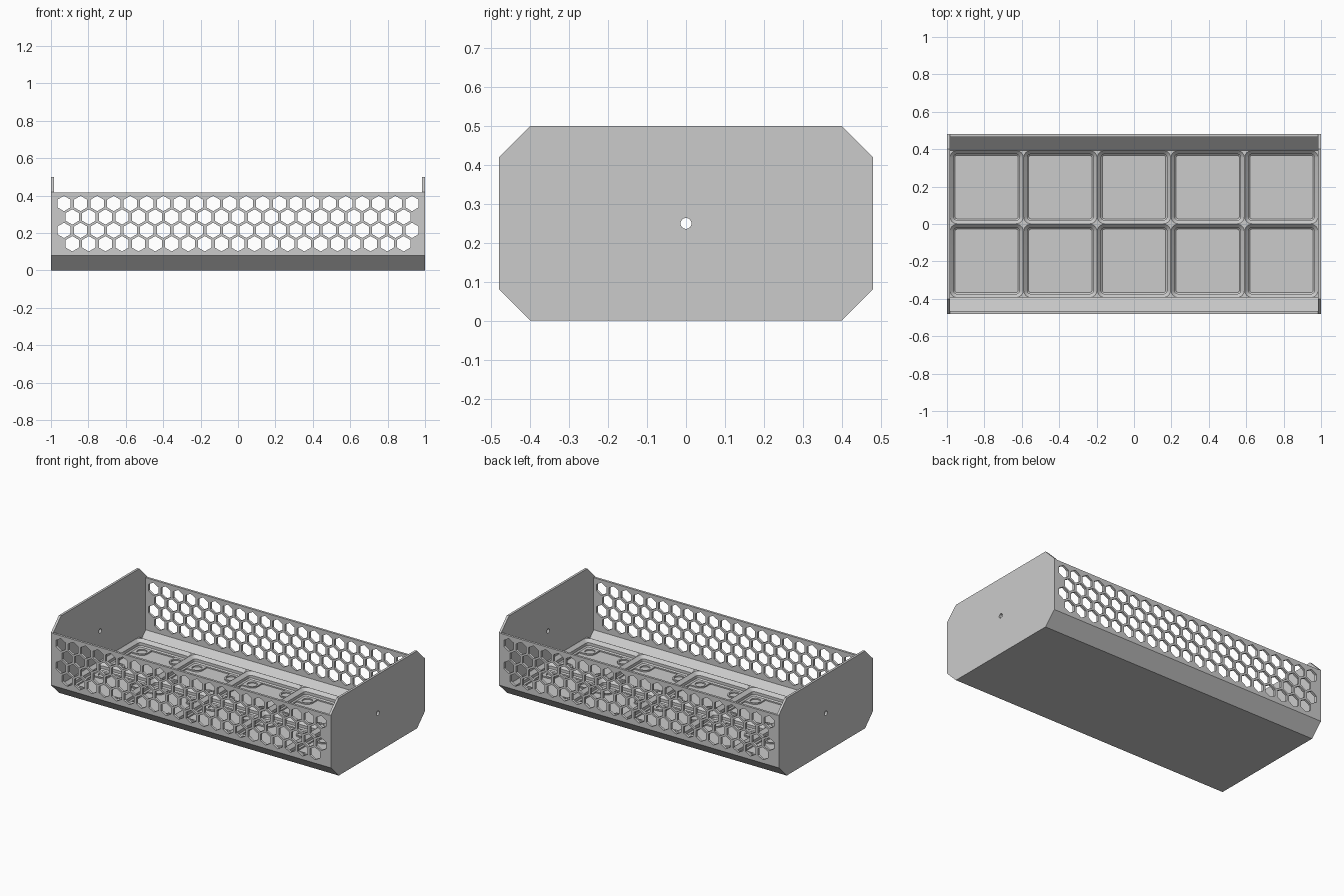
import bpy, bmesh, math
from mathutils import Matrix, Vector

if "Cube" in bpy.data.objects:
    bpy.data.objects.remove(bpy.data.objects["Cube"])

P = 0.394                      # grid pitch
H = P / 2
T = 0.015                      # sheet thickness
FLOOR, PAD, TOP = 0.008, 0.016, 0.06
CELLS = [((i - 2) * P, (j - 0.5) * P) for i in range(5) for j in range(2)]

grey = bpy.data.materials.new("grey_plastic")
grey.diffuse_color = (0.6, 0.6, 0.6, 1)
grey.use_nodes = True
grey.node_tree.nodes["Principled BSDF"].inputs["Base Color"].default_value = grey.diffuse_color


def add(name, bm):
    """Clean up a bmesh and link it as an object."""
    bmesh.ops.remove_doubles(bm, verts=bm.verts, dist=1e-5)
    bmesh.ops.recalc_face_normals(bm, faces=bm.faces)
    me = bpy.data.meshes.new(name)
    bm.to_mesh(me)
    bm.free()
    me.materials.append(grey)
    ob = bpy.data.objects.new(name, me)
    bpy.context.collection.objects.link(ob)
    bpy.ops.object.select_all(action='DESELECT')
    ob.select_set(True)
    bpy.context.view_layer.objects.active = ob
    bpy.ops.object.shade_smooth_by_angle(angle=math.radians(28))
    return ob


def sheet(name, loops, depth, matrix):
    """Flat sheet with holes: filled 2D outlines given thickness."""
    cu = bpy.data.curves.new(name + "_outline", 'CURVE')
    cu.dimensions = '2D'
    cu.fill_mode = 'BOTH'
    cu.extrude = depth / 2
    for pts in loops:
        sp = cu.splines.new('POLY')
        sp.points.add(len(pts) - 1)
        for p, (x, y) in zip(sp.points, pts):
            p.co = (x, y, 0, 1)
        sp.use_cyclic_u = True
    tmp = bpy.data.objects.new(name + "_outline", cu)
    bpy.context.collection.objects.link(tmp)
    me = bpy.data.meshes.new_from_object(
        tmp.evaluated_get(bpy.context.evaluated_depsgraph_get()))
    bpy.data.objects.remove(tmp)
    bpy.data.curves.remove(cu)
    bm = bmesh.new()
    bm.from_mesh(me)
    bpy.data.meshes.remove(me)
    bm.transform(matrix)
    return add(name, bm)


def ngon(cx, cy, r, n, start=0.0):
    return [(cx + r * math.cos(start + math.tau * k / n),
             cy + r * math.sin(start + math.tau * k / n)) for k in range(n)]


def rounded(h, r, n=6):
    """Rounded square outline of half width h and corner radius r."""
    pts = []
    for q, (sx, sy) in enumerate([(1, 1), (-1, 1), (-1, -1), (1, -1)]):
        for k in range(n + 1):
            a = math.pi / 2 * (q + k / n)
            pts.append((sx * (h - r) + r * math.cos(a), sy * (h - r) + r * math.sin(a)))
    return pts


# End plates: chamfered outline with a small centre hole
octagon = [(-.4, 0), (.4, 0), (.48, .08), (.48, .42), (.4, .5), (-.4, .5), (-.48, .42), (-.48, .08)]
for side, sx in (("left", -1), ("right", 1)):
    m = Matrix(((0, 0, 1, sx * (1 - T / 2)), (1, 0, 0, 0), (0, 1, 0, 0), (0, 0, 0, 1)))
    sheet(side + "_end_plate", [octagon, ngon(0, .25, .014, 24)], T, m)

# Honeycomb walls: four staggered rows of hexagonal holes
pitch, L = 0.0886, 1 - T
holes = [(-L, .08), (L, .08), (L, .417), (-L, .417)],
holes = list(holes)
for row in range(4):
    count = 22 - row % 2
    for k in range(count):
        holes.append(ngon((k - (count - 1) / 2) * pitch, .358 - row * .0717, .041, 6, math.pi / 6))
for side, sy in (("front", -1), ("back", 1)):
    m = Matrix.Translation((0, sy * (.48 - T / 2), 0)) @ Matrix.Rotation(math.pi / 2, 4, 'X')
    sheet(side + "_honeycomb_wall", holes, T, m)

# Tray bottom: floor with sloped edges
prof = [(-.48, .08), (-.4, 0), (.4, 0), (.48, .08), (.465, .08), (.393, FLOOR), (-.393, FLOOR), (-.465, .08)]
bm = bmesh.new()
ends = [[bm.verts.new((x, y, z)) for y, z in prof] for x in (-L, L)]
for i in range(8):
    j = (i + 1) % 8
    bm.faces.new((ends[0][i], ends[0][j], ends[1][j], ends[1][i]))
for e in ends:
    bm.faces.new(e)
add("tray_bottom", bm)

# Grid of stepped pockets
rings = [(H, 0, TOP), (H - .0013, .0376, TOP), (H - .0205, .0185, TOP - .0192),
         (H - .0205, .0185, TOP - .0371), (H - .028, .0108, PAD), (H - .028, .0108, FLOOR)]
bm = bmesh.new()
for cx, cy in CELLS:
    prev = None
    for h, r, z in rings:
        ring = [bm.verts.new((cx + x, cy + y, z)) for x, y in rounded(h, r)]
        if prev:
            for i in range(len(ring)):
                j = (i + 1) % len(ring)
                bm.faces.new((prev[i], prev[j], ring[j], ring[i]))
        prev = ring
bmesh.ops.remove_doubles(bm, verts=bm.verts, dist=1e-5)
bmesh.ops.dissolve_degenerate(bm, edges=bm.edges, dist=1e-6)
rim = [e for e in bm.edges if e.is_boundary and all(v.co.z > TOP - 1e-4 for v in e.verts)]
skirt = bmesh.ops.extrude_edge_only(bm, edges=rim)["geom"]
for v in skirt:
    if isinstance(v, bmesh.types.BMVert):
        v.co.z = FLOOR
add("pocket_grid", bm)

# Corner pads with round recesses in every pocket
a, b, r, c = .082, H - .028, .04, .122
pad = [(b, a), (b, b), (a, b)] + [
    (a + r - r * math.cos(t), a + r - r * math.sin(t))
    for t in [math.pi / 2 * k / 6 for k in range(7)]]
loops = []
for cx, cy in CELLS:
    for sx in (-1, 1):
        for sy in (-1, 1):
            for outline in (pad, ngon(c, c, .0305, 24)):
                loops.append([(cx + sx * x, cy + sy * y) for x, y in outline])
sheet("corner_pads", loops, PAD - FLOOR, Matrix.Translation((0, 0, (PAD + FLOOR) / 2)))
